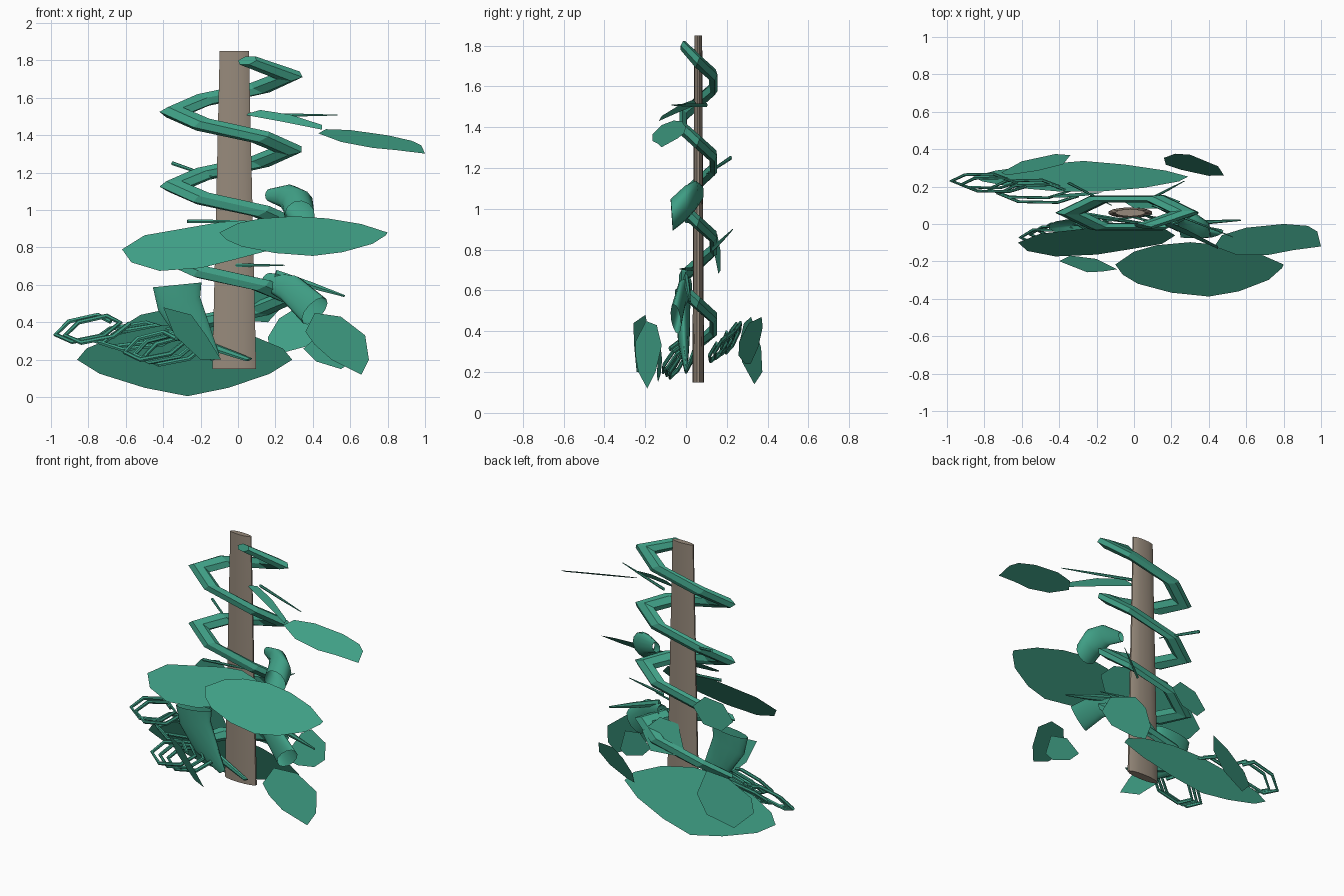
import bpy, bmesh, math
from mathutils import Vector


def material(name, color):
    m = bpy.data.materials.new(name)
    m.diffuse_color = (*color, 1)
    return m


GREEN = material("leaf green", (0.05, 0.345, 0.235))
BARK = material("bark brown", (0.31, 0.255, 0.20))


def finish(name, mesh, mat):
    ob = bpy.data.objects.new(name, mesh)
    bpy.context.collection.objects.link(ob)
    mesh.materials.append(mat)
    return ob


# Flat leaf: outline in the x-z plane, with depth y given by a plane
def leaf(name, outline, y0, from_x=0.0, from_z=0.0, at=(0, 0)):
    bm = bmesh.new()
    vs = [bm.verts.new((x, y0 + (x - at[0]) * from_x + (z - at[1]) * from_z, z))
          for x, z in outline]
    bm.faces.new(vs)
    me = bpy.data.meshes.new(name)
    bm.to_mesh(me)
    bm.free()
    return finish(name, me, GREEN)


# Six-sided tube along a path, flattened in depth and height
def tube(name, path, depth, flat=0.6, radii=None, caps=True, flat_z=1.0):
    cu = bpy.data.curves.new(name, 'CURVE')
    cu.dimensions = '3D'
    cu.bevel_depth = depth
    cu.bevel_resolution = 1 if caps else 4
    cu.use_fill_caps = caps
    sp = cu.splines.new('POLY')
    sp.points.add(len(path) - 1)
    for i, (x, y, z) in enumerate(path):
        sp.points[i].co = (x, y / flat, z / flat_z, 1)
        sp.points[i].radius = radii[i] if radii else 1
    sp.use_smooth = not caps
    ob = finish(name, cu, GREEN)
    ob.scale = (1, flat, flat_z)
    return ob


# Pole: tapered, flattened post
bm = bmesh.new()
bmesh.ops.create_cone(bm, cap_ends=True, segments=14, radius1=0.12, radius2=0.08, depth=1.7)
for v in bm.verts:
    v.co = (v.co.x - 0.02, v.co.y * 0.24 + 0.06, v.co.z + 1.0)
me = bpy.data.meshes.new("pole")
bm.to_mesh(me)
bm.free()
pole = finish("pole", me, BARK)
bpy.context.view_layer.objects.active = pole
pole.select_set(True)
bpy.ops.object.shade_smooth_by_angle(angle=math.radians(35))

# Climbing vine: wide hexagonal helix round the pole
angles = [-75] + [60 * i for i in range(22)] + [1340]
vine = []
for a in angles:
    t = math.radians(a)
    vine.append((-0.035 + 0.305 * math.cos(t), 0.06 + 0.085 * math.sin(t), 1.72 - 0.395 * a / 360))
vine[0] = (0.05, -0.015, 1.80)
vine[-1] = (0.06, 0.0, 0.20)
tube("vine", vine, 0.08, 0.28, [0.8] + [1] * (len(vine) - 3) + [0.8, 0.3], True, 0.45)

# Broad leaves
leaf("back_base_leaf", [(-0.27, 0.005), (-0.5, 0.05), (-0.74, 0.125), (-0.86, 0.2), (-0.81, 0.26),
     (-0.62, 0.34), (-0.4, 0.385), (-0.18, 0.385), (0.05, 0.34), (0.24, 0.26), (0.29, 0.2),
     (0.17, 0.125), (-0.05, 0.05)], 0.335, 0, -0.43, (0, 0.01))
leaf("front_leaf", [(-0.10, 0.88), (0.0, 0.93), (0.12, 0.955), (0.3, 0.967), (0.48, 0.955),
     (0.66, 0.925), (0.80, 0.88), (0.79, 0.865), (0.72, 0.82), (0.56, 0.775), (0.4, 0.755),
     (0.2, 0.77), (0.02, 0.805), (-0.06, 0.84)], -0.10, 0, 1.37, (0, 0.965))
leaf("left_leaf", [(-0.62, 0.79), (-0.5, 0.865), (-0.3, 0.90), (-0.1, 0.935), (0.03, 0.945),
     (0.15, 0.92), (0.22, 0.85), (0.15, 0.78), (0.0, 0.74), (-0.2, 0.69), (-0.42, 0.675),
     (-0.57, 0.72)], -0.17, 0, 0.64, (0, 0.68))

# Right leaf: nearly horizontal blade
right = leaf("right_leaf", [(0.43, -0.12), (0.47, -0.06), (0.6, -0.02), (0.8, 0.0), (0.93, -0.01),
             (0.98, -0.04), (1.0, -0.12), (0.85, -0.14), (0.72, -0.165), (0.55, -0.165)], 0)
for v in right.data.vertices:
    x, y = v.co.x, v.co.z
    v.co = (x, y, 1.43 - 0.19 * (x - 0.43) + 0.5 * (y + 0.08))

# Smaller leaves around the base
leaf("front_right_leaf", [(0.36, 0.35), (0.41, 0.45), (0.55, 0.43), (0.68, 0.33), (0.70, 0.2),
     (0.66, 0.12), (0.5, 0.2), (0.41, 0.28)], -0.195, 0.42, 0.3, (0.52, 0.3))
leaf("small_right_leaf", [(0.35, 0.26), (0.44, 0.34), (0.56, 0.32), (0.6, 0.18), (0.55, 0.15),
     (0.42, 0.19)], -0.13, -0.1, 0, (0.48, 0.2))
leaf("back_right_leaf", [(0.17, 0.24), (0.16, 0.32), (0.22, 0.42), (0.30, 0.47), (0.45, 0.44),
     (0.48, 0.35), (0.40, 0.28), (0.25, 0.24)], 0.32, -0.33, 0.42, (0.3, 0.35))
leaf("back_left_leaf", [(-0.38, 0.47), (-0.52, 0.44), (-0.68, 0.34), (-0.71, 0.25), (-0.6, 0.14),
     (-0.42, 0.2), (-0.34, 0.32)], 0.325, 0.3, -0.25, (-0.5, 0.3))
leaf("front_left_leaf", [(-0.40, 0.48), (-0.25, 0.44), (-0.17, 0.33), (-0.09, 0.2), (-0.2, 0.2),
     (-0.34, 0.33)], -0.21, -0.5, -0.4, (-0.25, 0.32))
leaf("back_middle_leaf", [(-0.10, 0.42), (0.0, 0.60), (0.14, 0.61), (0.25, 0.5), (0.16, 0.40)],
     0.12, 0, -0.35, (0, 0.5))
leaf("back_upper_leaf", [(-0.46, 0.76), (-0.38, 0.86), (-0.25, 0.88), (-0.17, 0.8), (-0.25, 0.7),
     (-0.38, 0.68)], 0.155, 0.1, -0.1, (-0.3, 0.8))
leaf("upper_side_leaf", [(0.03, 1.51), (0.12, 1.535), (0.28, 1.51), (0.45, 1.455), (0.45, 1.43),
     (0.25, 1.47)], 0.03, -0.33, 0.6, (0.1, 1.51))

# Curled leaves: open trumpets
tube("curled_leaf_upper", [(0.17, 0.08, 1.08), (0.27, 0.05, 1.07), (0.32, 0.0, 1.03),
     (0.33, -0.07, 0.97)], 0.085, 0.28, [0.4, 0.8, 1, 0.95], False)
tube("curled_leaf_lower", [(0.16, 0.02, 0.62), (0.28, -0.02, 0.58), (0.41, -0.05, 0.46)], 0.09,
     0.32, [0.5, 0.85, 1], False)
tube("curled_leaf_left", [(-0.12, 0.0, 0.21), (-0.24, -0.01, 0.36), (-0.315, -0.015, 0.5),
     (-0.325, -0.015, 0.6)], 0.135, 0.3, [0.2, 0.72, 0.9, 1], False)

# Thin stems
STEMS = [((-0.35, 0.22, 1.25), (-0.12, 0.1, 1.17)), ((0.1, 0.1, 1.508), (0.53, -0.07, 1.508)),
         ((-0.27, 0.0, 0.94), (0.1, 0.05, 0.94)), ((-0.05, 0.05, 0.705), (0.25, -0.03, 0.705)),
         ((0.08, 0.13, 0.8), (0.27, 0.23, 0.9)), ((0.2, 0.0, 0.66), (0.57, 0.02, 0.54))]
for i, (a, b) in enumerate(STEMS):
    mid = tuple((Vector(a) + Vector(b)) / 2)
    tube(f"stem_{i + 1}", [a, mid, b], 0.02 if i == 5 else 0.009, 0.6, [1.2, 1, 0.3])


# Tendrils: loose six-sided coils
def coil(name, start, end, rx, ry, rz, turns):
    a, b = Vector(start), Vector(end)
    n = int(turns * 6)
    pts = []
    for i in range(n + 1):
        t = math.radians(60 * i)
        c = a.lerp(b, i / n)
        pts.append((c.x + rx * math.cos(t), c.y + ry * math.sin(t), c.z + rz * math.sin(t + 0.5)))
    tube(name, pts, 0.013, 0.6)


coil("outer_tendril", (-0.84, 0.24, 0.37), (-0.74, 0.2, 0.36), 0.16, 0.035, 0.07, 2)
coil("back_tendril", (-0.6, 0.2, 0.34), (-0.5, 0.15, 0.31), 0.2, 0.045, 0.06, 2)
coil("front_tendril", (-0.48, -0.08, 0.28), (-0.33, -0.03, 0.24), 0.15, 0.05, 0.07, 3)
